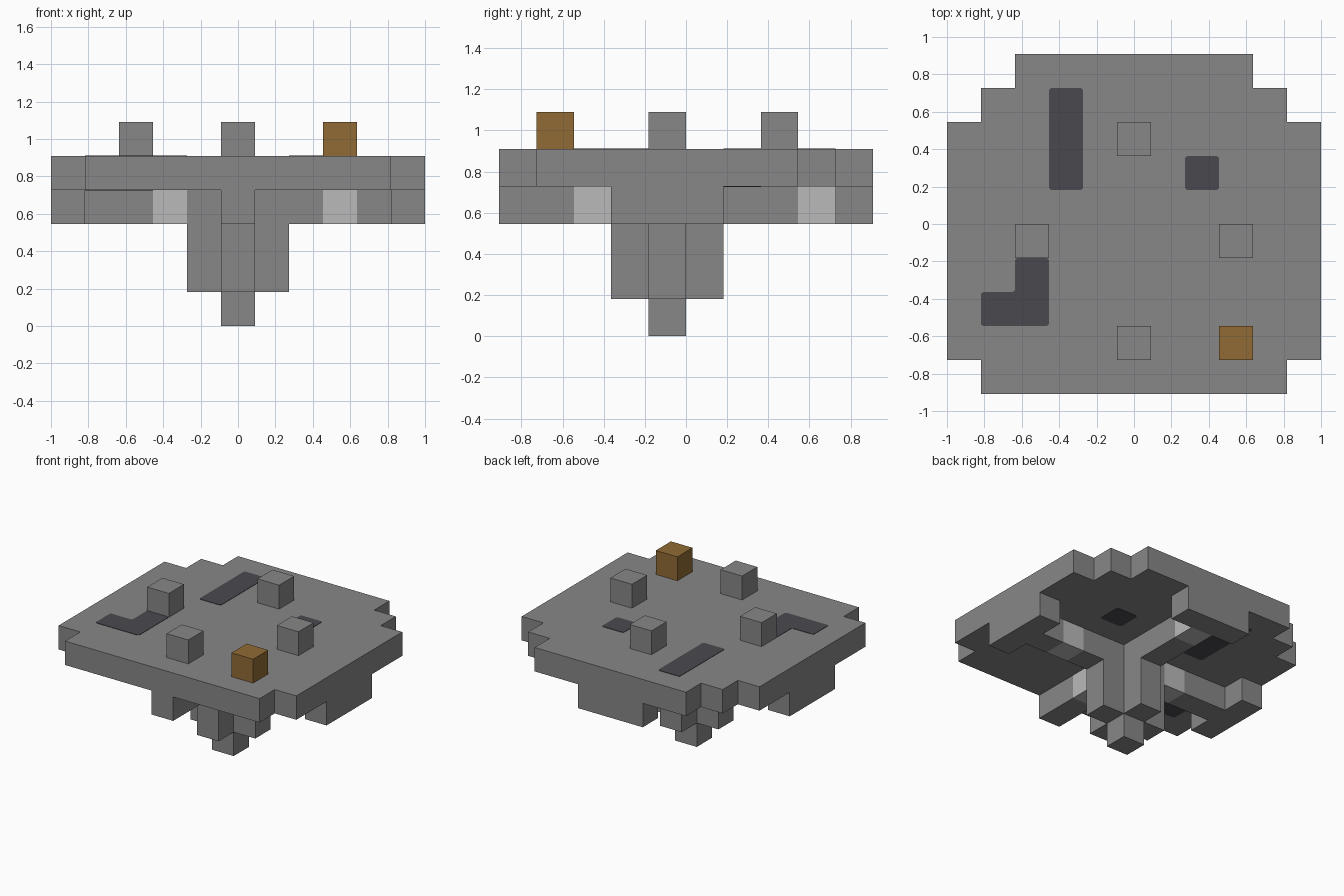
import bpy, bmesh
from mathutils import Vector

cube = bpy.data.objects.get("Cube")
if cube:
    bpy.data.objects.remove(cube, do_unlink=True)

U = 2 / 11                                   # edge of one block
ORIGIN = Vector((-5.5, -5, 0))               # grid corner, in blocks


def material(name, rgb):
    m = bpy.data.materials.new(name)
    m.use_nodes = True
    m.diffuse_color = (*rgb, 1)
    m.node_tree.nodes["Principled BSDF"].inputs["Base Color"].default_value = (*rgb, 1)
    return m


STONE = material("stone grey", (0.245, 0.245, 0.245))
PALE = material("pale grey", (0.49, 0.49, 0.49))
GOLD = material("ochre", (0.28, 0.145, 0.035))
DARK = material("dark slate", (0.068, 0.066, 0.077))


def box(xs, ys, zs):
    """Cells of a block range; each argument is (first, last)."""
    return {(x, y, z) for x in range(xs[0], xs[1] + 1)
            for y in range(ys[0], ys[1] + 1)
            for z in range(zs[0], zs[1] + 1)}


def cell_mesh(cells, solid):
    """Skin the cells, leaving out every side that touches a solid cell."""
    bm = bmesh.new()
    for cell in cells:
        for axis in range(3):
            for side in (-1, 1):
                n = Vector((0, 0, 0))
                n[axis] = side
                c = Vector(cell)
                if tuple(int(v) for v in c + n) in solid:
                    continue
                a, b = Vector((0, 0, 0)), Vector((0, 0, 0))
                a[(axis + 1) % 3] = 0.5
                b[(axis + 2) % 3] = 0.5 * side
                mid = c + ORIGIN + Vector((0.5, 0.5, 0.5)) + n / 2
                corners = (mid - a - b, mid + a - b, mid + a + b, mid - a + b)
                bm.faces.new([bm.verts.new(p * U) for p in corners])
    bmesh.ops.remove_doubles(bm, verts=bm.verts, dist=0.001)
    return bm


def add_object(name, bm, mat):
    mesh = bpy.data.meshes.new(name)
    bm.to_mesh(mesh)
    bm.free()
    mesh.materials.append(mat)
    ob = bpy.data.objects.new(name, mesh)
    bpy.context.collection.objects.link(ob)


# Platform with stepped corners
platform = (box((0, 10), (1, 7), (4, 4)) | box((1, 9), (0, 8), (4, 4))
            | box((2, 8), (9, 9), (4, 4)))

# Cross beams under the platform, with pale blocks set into them
pale_blocks = {(3, 4, 3), (8, 4, 3), (5, 2, 3), (5, 8, 3)}
beams = (box((0, 10), (4, 4), (3, 3)) | box((5, 5), (0, 9), (3, 3))) - pale_blocks

# Rim blocks at the beam ends
rims = (box((0, 0), (3, 5), (3, 3)) | box((10, 10), (3, 5), (3, 3))
        | box((4, 6), (9, 9), (3, 3))) - beams

# Hanging core: plus-shaped column and a single tip
core = box((4, 6), (4, 4), (1, 2)) | box((5, 5), (3, 5), (1, 2)) | {(5, 4, 0)}

# Blocks standing on top
posts = {"back_post": (5, 7, 5), "right_post": (2, 4, 5),
         "left_post": (8, 4, 5), "front_post": (5, 1, 5)}
gold = {(8, 1, 5)}

parts = [("platform", platform, STONE), ("cross_beams", beams, STONE),
         ("beam_pale_blocks", pale_blocks, PALE), ("beam_end_rims", rims, STONE),
         ("hanging_core", core, STONE), ("ochre_block", gold, GOLD)]
parts += [(name, {cell}, STONE) for name, cell in posts.items()]
solid = set().union(*(cells for _, cells, _ in parts))
for name, cells, mat in parts:
    add_object(name, cell_mesh(cells, solid), mat)

# Dark rounded inlays running through the platform
inlays = {"long_inlay": box((3, 3), (6, 8), (4, 4)),
          "small_inlay": box((7, 7), (6, 6), (4, 4)),
          "corner_inlay": box((1, 2), (2, 2), (4, 4)) | {(2, 3, 4)}}
for name, cells in inlays.items():
    bm = cell_mesh(cells, cells)
    bmesh.ops.dissolve_limit(bm, angle_limit=0.02, verts=bm.verts, edges=bm.edges)
    uprights = [e for e in bm.edges
                if abs(e.verts[0].co.z - e.verts[1].co.z) > U / 2]
    bmesh.ops.bevel(bm, geom=uprights, offset=0.015, segments=3,
                    profile=0.5, affect='EDGES')
    for v in bm.verts:
        v.co.z += 0.003 if v.co.z > 4.5 * U else -0.003
    add_object(name, bm, DARK)
